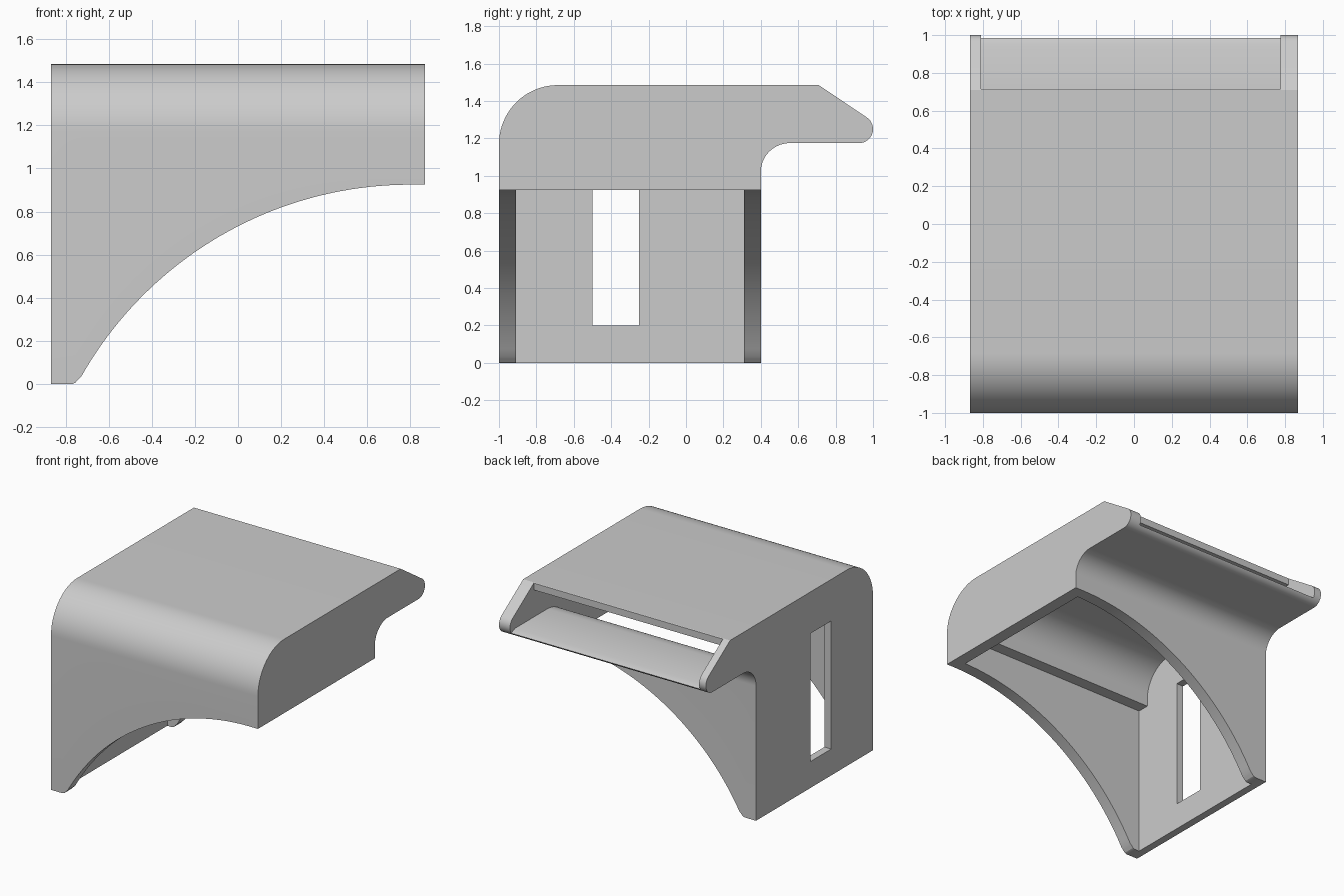
import bpy
import bmesh
from math import cos, sin, radians

default = bpy.data.objects.get("Cube")
if default:
    bpy.data.objects.remove(default, do_unlink=True)

grey = bpy.data.materials.new("light_grey")
grey.use_nodes = True
colour = (0.6, 0.6, 0.6, 1)
grey.diffuse_color = colour
grey.node_tree.nodes["Principled BSDF"].inputs["Base Color"].default_value = colour


def arc(cu, cv, r, start, end, n=20):
    """Points on a circle arc, angles in degrees."""
    angles = [radians(start + (end - start) * i / n) for i in range(n + 1)]
    return [(cu + r * cos(a), cv + r * sin(a)) for a in angles]


def extrude(name, profile, axis, low, high):
    """Extrude a profile along x (profile in y, z) or along y (profile in x, z)."""
    bm = bmesh.new()

    def place(u, v, d):
        return (d, u, v) if axis == "x" else (u, d, v)

    near = [bm.verts.new(place(u, v, low)) for u, v in profile]
    far = [bm.verts.new(place(u, v, high)) for u, v in profile]
    bm.faces.new(near)
    bm.faces.new(far)
    for i in range(len(profile)):
        j = (i + 1) % len(profile)
        bm.faces.new((near[i], near[j], far[j], far[i]))
    bmesh.ops.recalc_face_normals(bm, faces=bm.faces)
    mesh = bpy.data.meshes.new(name)
    bm.to_mesh(mesh)
    bm.free()
    mesh.materials.append(grey)
    obj = bpy.data.objects.new(name, mesh)
    bpy.context.collection.objects.link(obj)
    return obj


# Outer shell: rounded front shoulder, sloped rear spout
outer = [(-1, 0)]
outer += arc(-0.685, 1.17, 0.315, 180, 90)
outer += [(0.71, 1.485)]
outer += arc(0.925, 1.25, 0.075, 56, -90)
outer += arc(0.555, 1.02, 0.155, 90, 180)
outer += [(0.4, 0)]
hood = extrude("spout_hood", outer, "x", -0.867, 0.867)

# Hollow interior running up and out through the spout mouth
inner = [(-0.91, -0.2), (-0.91, 1.13), (-0.82, 1.13)]
inner += arc(-0.58, 1.19, 0.24, 180, 90)
inner += [(0.715, 1.43), (0.715, 1.6), (1.1, 1.6), (1.1, 1.2), (1, 1.2), (0.94, 1.225)]
inner += arc(0.555, 0.98, 0.245, 90, 180)
inner += [(0.31, -0.2)]
cavity = extrude("cavity_cutter", inner, "x", -0.81, 0.775)

# Arched underside
arch = [(-0.77, -0.2), (-0.77, 0), (-0.755, 0.006), (-0.742, 0.02)]
arch += arc(0.8, -0.83, 1.755, 150.5, 90, 40)
arch += [(1, 0.925), (1, -0.2)]
underside = extrude("arch_cutter", arch, "y", -1.2, 1.2)

# Tall slot in the side wall
slot_profile = [(-0.5, 0.2), (-0.25, 0.2), (-0.25, 1.17), (-0.5, 1.17)]
slot = extrude("slot_cutter", slot_profile, "x", -1, -0.7)

bpy.ops.object.select_all(action="DESELECT")
hood.select_set(True)
bpy.context.view_layer.objects.active = hood
for cutter in (cavity, underside, slot):
    cutter.hide_render = True
    cut = hood.modifiers.new(cutter.name, "BOOLEAN")
    cut.operation = "DIFFERENCE"
    cut.solver = "EXACT"
    cut.object = cutter
    bpy.ops.object.modifier_apply(modifier=cut.name)
    bpy.data.objects.remove(cutter, do_unlink=True)

bpy.ops.object.shade_smooth_by_angle(angle=radians(25))
